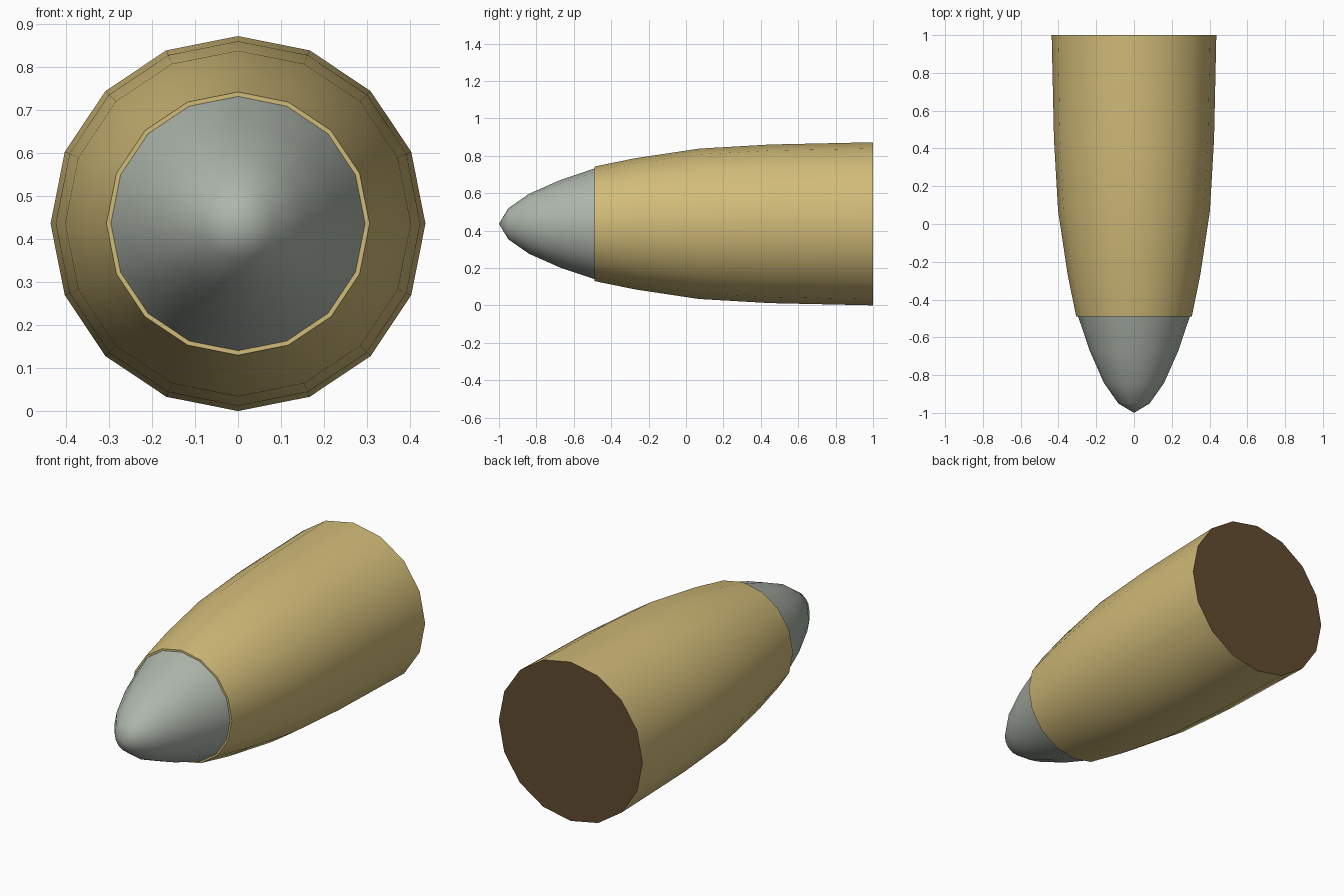
import bpy, bmesh, math

if "Cube" in bpy.data.objects:
    bpy.data.objects.remove(bpy.data.objects["Cube"])

SIDES = 16
CENTRE_Z = 0.436


def material(name, rgb):
    m = bpy.data.materials.new(name)
    m.diffuse_color = (*rgb, 1)
    m.use_nodes = True
    m.node_tree.nodes["Principled BSDF"].inputs["Base Color"].default_value = m.diffuse_color
    return m


def lathe(name, profile, mat, cap_front=False):
    """Turn a list of (y, radius) rings around the y axis."""
    bm = bmesh.new()
    rings = []
    for y, r in profile:
        if r == 0:
            rings.append([bm.verts.new((0, y, CENTRE_Z))])
            continue
        angles = [2 * math.pi * i / SIDES for i in range(SIDES)]
        rings.append([bm.verts.new((r * math.sin(a), y, CENTRE_Z + r * math.cos(a)))
                      for a in angles])
    for a, b in zip(rings, rings[1:]):
        for i in range(SIDES):
            j = (i + 1) % SIDES
            if len(a) == 1:
                bm.faces.new((a[0], b[i], b[j]))
            else:
                bm.faces.new((a[i], b[i], b[j], a[j]))
    if cap_front:
        bm.faces.new(rings[0])
    bm.faces.new(rings[-1])
    bmesh.ops.recalc_face_normals(bm, faces=bm.faces)
    mesh = bpy.data.meshes.new(name)
    bm.to_mesh(mesh)
    bm.free()
    obj = bpy.data.objects.new(name, mesh)
    bpy.context.collection.objects.link(obj)
    mesh.materials.append(mat)
    bpy.ops.object.select_all(action='DESELECT')
    obj.select_set(True)
    bpy.context.view_layer.objects.active = obj
    bpy.ops.object.shade_smooth_by_angle(angle=math.radians(50))
    return obj


brass = material("brass", (0.64, 0.50, 0.19))
steel = material("grey_steel", (0.42, 0.47, 0.41))
brown = material("dark_brown", (0.12, 0.072, 0.028))

# Tapered casing with a dark flat base
casing = lathe("casing", [(-0.49, 0.306), (-0.27, 0.351), (0.07, 0.402),
                          (0.45, 0.424), (1.0, 0.436)], brass, cap_front=True)
casing.data.materials.append(brown)
for face in casing.data.polygons:
    if face.normal.y > 0.9:
        face.material_index = 1

# Pointed nose seated in the casing mouth
lathe("nose_tip", [(-1.0, 0), (-0.95, 0.083), (-0.84, 0.16), (-0.67, 0.235),
                   (-0.48, 0.299)], steel)
